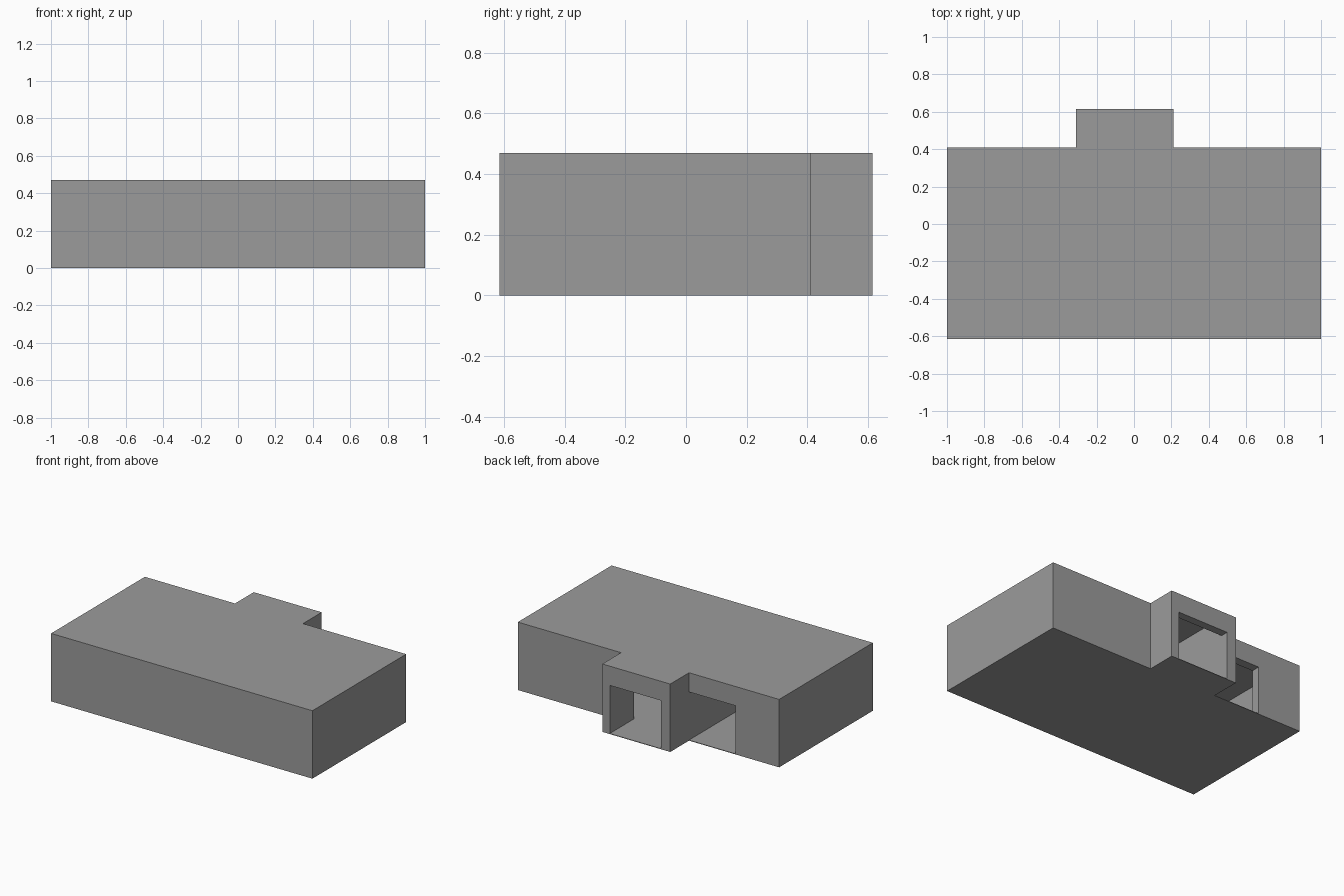
import bpy
import bmesh

cube = bpy.data.objects.get("Cube")
if cube:
    bpy.data.objects.remove(cube, do_unlink=True)

HEIGHT, SKIN, DOOR_TOP = 0.47, 0.004, 0.337

# Plain grey for the whole building
grey = bpy.data.materials.new("plain_grey")
grey.use_nodes = True
colour = (0.33, 0.33, 0.33, 1)
grey.diffuse_color = colour
bsdf = next(n for n in grey.node_tree.nodes if n.type == 'BSDF_PRINCIPLED')
bsdf.inputs["Base Color"].default_value = colour


def prism(name, outline, bottom, top):
    """Extrude a floor outline straight up."""
    bm = bmesh.new()
    base = bm.faces.new([bm.verts.new((x, y, bottom)) for x, y in outline])
    up = bmesh.ops.extrude_face_region(bm, geom=[base], use_keep_orig=True)
    for v in up["geom"]:
        if isinstance(v, bmesh.types.BMVert):
            v.co.z = top
    bmesh.ops.recalc_face_normals(bm, faces=bm.faces)
    mesh = bpy.data.meshes.new(name)
    bm.to_mesh(mesh)
    bm.free()
    mesh.materials.append(grey)
    obj = bpy.data.objects.new(name, mesh)
    bpy.context.collection.objects.link(obj)
    return obj


def rect(x0, x1, y0, y1):
    return [(x0, y0), (x1, y0), (x1, y1), (x0, y1)]


# Outer block with the entrance porch at the back
building = prism("building_shell", [
    (-1, -0.615), (1, -0.615), (1, 0.41), (0.21, 0.41),
    (0.21, 0.615), (-0.31, 0.615), (-0.31, 0.41), (-1, 0.41)], 0, HEIGHT)

# Rooms and doorways hollowed out of the block
main_room = [(-0.24, -0.555), (0.94, -0.555), (0.94, 0.35),
             (0.153, 0.35), (0.153, 0.56), (-0.24, 0.56)]
hollows = [
    ("main_room_cutter", main_room, HEIGHT - SKIN),
    ("side_room_cutter", rect(-0.94, -0.31, -0.555, 0.35), HEIGHT - SKIN),
    ("porch_door_cutter", rect(-0.24, 0.153, 0.5, 0.7), DOOR_TOP),
    ("side_door_cutter", rect(-0.667, -0.31, 0.3, 0.5), DOOR_TOP),
]
for name, outline, top in hollows:
    cutter = prism(name, outline, SKIN, top)
    cutter.hide_render = True
    cutter.hide_set(True)
    cut = building.modifiers.new(name, 'BOOLEAN')
    cut.operation = 'DIFFERENCE'
    cut.solver = 'EXACT'
    cut.object = cutter

# Bake the cuts and drop the cutters
bpy.context.view_layer.update()
graph = bpy.context.evaluated_depsgraph_get()
carved = bpy.data.meshes.new_from_object(building.evaluated_get(graph))
building.modifiers.clear()
building.data = carved
for name, _, _ in hollows:
    bpy.data.objects.remove(bpy.data.objects[name], do_unlink=True)
